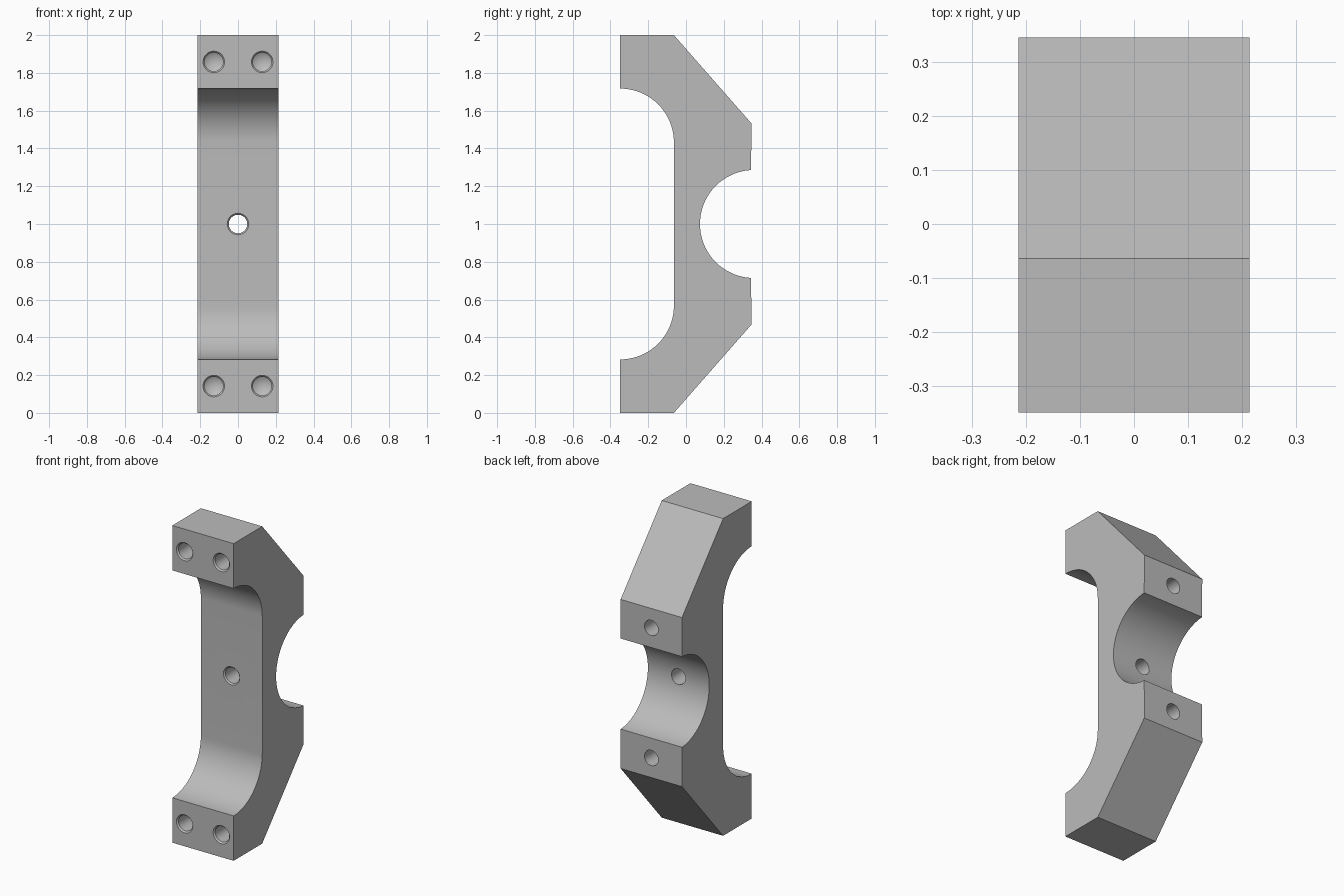
import bpy, bmesh
from math import pi, cos, sin, radians

cube = bpy.data.objects.get("Cube")
if cube:
    bpy.data.objects.remove(cube, do_unlink=True)

HALF_WIDTH, FRONT, BACK, MID = 0.214, -0.349, 0.346, 1.0
WEB = -0.064             # front face of the central web
SIDES = 48

steel = bpy.data.materials.new("grey_metal")
steel.use_nodes = True
steel.diffuse_color = (0.5, 0.5, 0.5, 1)
steel.node_tree.nodes["Principled BSDF"].inputs["Base Color"].default_value = (0.5, 0.5, 0.5, 1)


def make_object(name, bm):
    bmesh.ops.recalc_face_normals(bm, faces=bm.faces[:])
    mesh = bpy.data.meshes.new(name)
    bm.to_mesh(mesh)
    bm.free()
    mesh.materials.append(steel)
    obj = bpy.data.objects.new(name, mesh)
    bpy.context.collection.objects.link(obj)
    return obj


def arc(cy, cz, r, start, end, steps):
    angles = [radians(start + (end - start) * i / steps) for i in range(steps + 1)]
    return [(cy + r * cos(a), cz + r * sin(a)) for a in angles]


# Upper half of the side profile (y, z about the middle), from web to rear saddle
upper = arc(FRONT, 0.432, WEB - FRONT, 0, 90, 20)
upper += [(FRONT, 1.0), (WEB, 1.0), (BACK, 0.533)]
upper += arc(BACK + 0.014, 0, 0.286, 93, 180, 24)
lower = [(y, -z) for y, z in reversed(upper[:-1])]
profile = upper + lower

# Clamp body: profile extruded across the width
bm = bmesh.new()
face = bm.faces.new([bm.verts.new((-HALF_WIDTH, y, MID + z)) for y, z in profile])
ext = bmesh.ops.extrude_face_region(bm, geom=[face])
bmesh.ops.translate(bm, vec=(2 * HALF_WIDTH, 0, 0),
                    verts=[v for v in ext["geom"] if isinstance(v, bmesh.types.BMVert)])
body = make_object("clamp_body", bm)


def add_drill(bm, x, z, stations):
    """Closed turned solid along y from (y, radius) stations; radius 0 is a tip."""
    rings = []
    for y, r in stations:
        if r == 0:
            rings.append([bm.verts.new((x, y, z))] * SIDES)
        else:
            rings.append([bm.verts.new((x + r * cos(2 * pi * i / SIDES), y,
                                        z + r * sin(2 * pi * i / SIDES))) for i in range(SIDES)])
    for a, b in zip(rings, rings[1:]):
        for i in range(SIDES):
            j = (i + 1) % SIDES
            quad = [a[i], a[j], b[j], b[i]]
            bm.faces.new(list(dict.fromkeys(quad)))
    for ring in (rings[0], rings[-1]):
        if ring[0] is not ring[1]:
            bm.faces.new(ring)


bm = bmesh.new()
for side in (-1, 1):
    # Blind chamfered bolt holes in the front pads
    for x in (-0.128, 0.128):
        add_drill(bm, x, MID + side * 0.858,
                  [(FRONT - 0.05, 0.057), (FRONT, 0.057), (FRONT + 0.009, 0.049),
                   (FRONT + 0.22, 0.049), (FRONT + 0.25, 0)])
    # Blind holes in the rear pads
    add_drill(bm, 0, MID + side * 0.41,
              [(BACK + 0.05, 0.048), (BACK - 0.2, 0.048), (BACK - 0.23, 0)])
# Through hole in the web
add_drill(bm, 0, MID, [(WEB - 0.05, 0.057), (WEB, 0.057), (WEB + 0.008, 0.049), (0.2, 0.049)])
drills = make_object("hole_cutters", bm)
drills.hide_render = True

cut = body.modifiers.new("holes", "BOOLEAN")
cut.operation = "DIFFERENCE"
cut.solver = "EXACT"
cut.object = drills

bpy.ops.object.select_all(action="DESELECT")
body.select_set(True)
bpy.context.view_layer.objects.active = body
bpy.ops.object.modifier_apply(modifier=cut.name)
bpy.data.objects.remove(drills, do_unlink=True)
bpy.ops.object.shade_smooth_by_angle(angle=radians(25))
